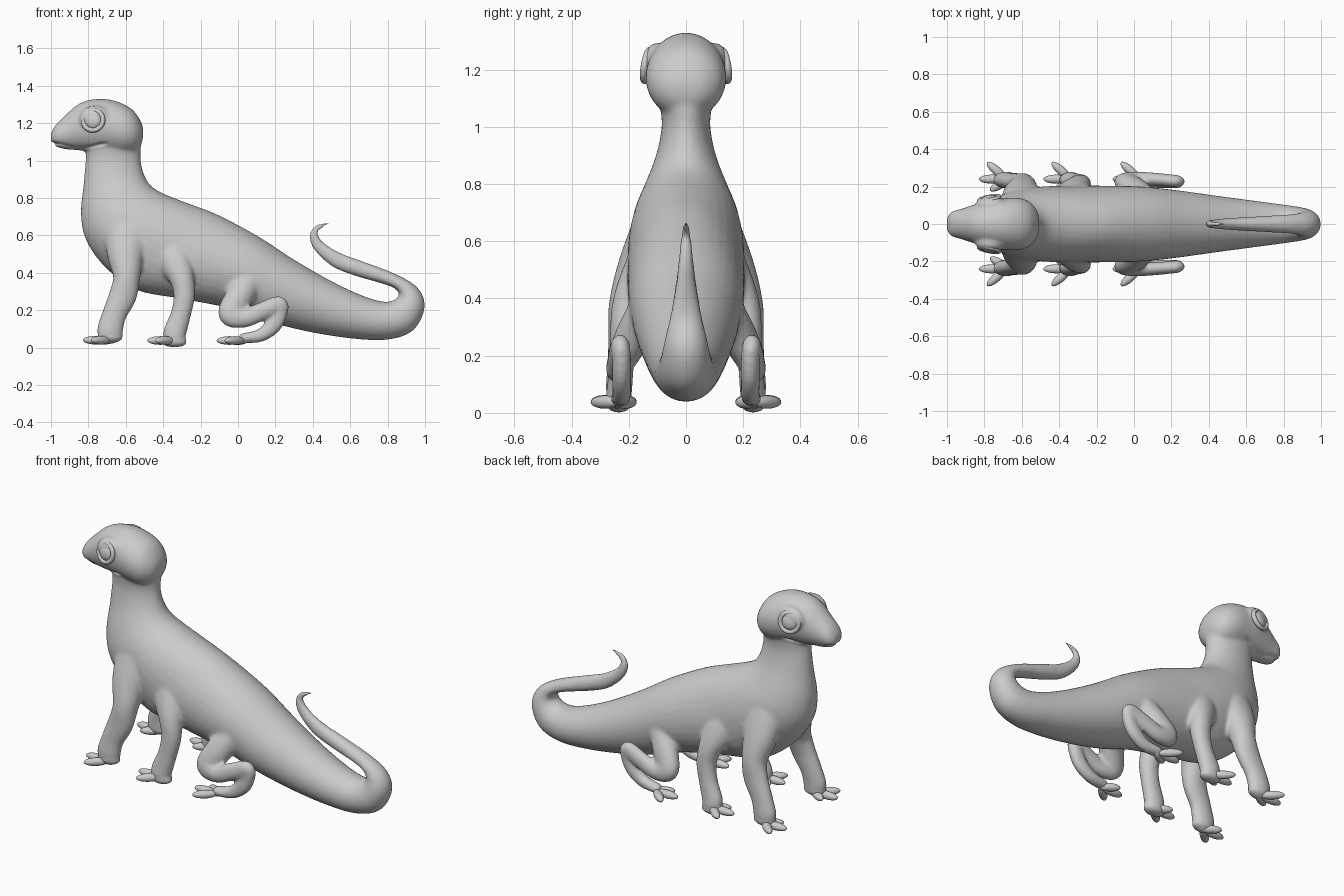
import bpy, bmesh, math
from mathutils import Vector, Matrix

if "Cube" in bpy.data.objects:
    bpy.data.objects.remove(bpy.data.objects["Cube"])

skin = bpy.data.materials.new("grey skin")
skin.diffuse_color = (0.6, 0.6, 0.6, 1)
skin.use_nodes = True
skin.node_tree.nodes["Principled BSDF"].inputs["Base Color"].default_value = skin.diffuse_color


def spline(rows, steps):
    """Catmull-Rom through rows of numbers."""
    rows = [Vector(r) for r in rows]
    out = []
    for i in range(len(rows) - 1):
        a, b, c, d = rows[max(i - 1, 0)], rows[i], rows[i + 1], rows[min(i + 2, len(rows) - 1)]
        for s in range(steps):
            t = s / steps
            out.append(0.5 * (2 * b + (c - a) * t + (2 * a - 5 * b + 4 * c - d) * t * t
                              + (3 * b - a - 3 * c + d) * t ** 3))
    return out + [rows[-1]]


def loft(bm, rows, steps=5, sides=32):
    """Skin ellipses given as back point, belly point, half width."""
    rings = []
    for x1, z1, x2, z2, w in spline(rows, steps):
        mid, half = Vector(((x1 + x2) / 2, 0, (z1 + z2) / 2)), Vector(((x1 - x2) / 2, 0, (z1 - z2) / 2))
        rings.append([bm.verts.new(mid + half * math.cos(a) + Vector((0, w * math.sin(a), 0)))
                      for a in (2 * math.pi * k / sides for k in range(sides))])
    for p, q in zip(rings, rings[1:]):
        for k in range(sides):
            n = (k + 1) % sides
            bm.faces.new((p[k], p[n], q[n], q[k]))
    bm.faces.new(rings[0])
    bm.faces.new(rings[-1])


def ball(bm, pos, scale, rot=Matrix.Identity(4), detail=3):
    bmesh.ops.create_icosphere(bm, subdivisions=detail, radius=1,
                               matrix=Matrix.Translation(pos) @ rot @ Matrix.Diagonal((*scale, 1)))


def limb(bm, rows):
    """Mirrored chain of ellipsoids: x, y, z, radius, y radius."""
    for x, y, z, r, w in spline(rows, 8):
        for s in (-1, 1):
            ball(bm, (x, s * y, z), (r, w, r))


def finish(bm, name):
    bmesh.ops.recalc_face_normals(bm, faces=bm.faces)
    mesh = bpy.data.meshes.new(name)
    bm.to_mesh(mesh)
    bm.free()
    ob = bpy.data.objects.new(name, mesh)
    bpy.context.collection.objects.link(ob)
    mesh.materials.append(skin)
    bpy.ops.object.select_all(action='DESELECT')
    ob.select_set(True)
    bpy.context.view_layer.objects.active = ob
    return ob


bm = bmesh.new()

# neck, trunk and curled tail
loft(bm, [
    (-.54, 1.18, -.78, 1.16, .09), (-.52, 1.08, -.81, 1.07, .09), (-.52, 1.0, -.815, 1.0, .085),
    (-.50, .92, -.825, .88, .105), (-.46, .86, -.84, .72, .145), (-.38, .815, -.815, .58, .18),
    (-.25, .765, -.72, .44, .2), (-.13, .72, -.55, .31, .205), (0, .655, -.3, .26, .205),
    (.14, .575, -.05, .21, .2), (.3, .47, .17, .135, .18), (.5, .355, .4, .08, .15),
    (.66, .28, .62, .047, .125), (.78, .245, .8, .042, .105), (.845, .26, .935, .09, .09),
    (.86, .29, .998, .21, .075), (.83, .32, .965, .315, .06), (.76, .345, .85, .39, .05),
    (.62, .385, .67, .46, .04), (.5, .435, .55, .505, .033), (.405, .525, .46, .56, .025),
    (.382, .6, .428, .605, .019), (.415, .654, .44, .632, .014), (.488, .672, .492, .66, .006)])

# head
loft(bm, [(x, t, x, b, w) for x, t, b, w in [
    (-1.0, 1.145, 1.10, .035), (-.975, 1.19, 1.075, .066), (-.92, 1.245, 1.06, .082),
    (-.86, 1.297, 1.055, .102), (-.79, 1.325, 1.048, .122), (-.7, 1.328, 1.04, .137),
    (-.62, 1.305, 1.03, .14), (-.56, 1.268, 1.04, .12), (-.52, 1.21, 1.08, .075),
    (-.507, 1.17, 1.13, .03)]])

# brow bulges around the eyes
for s in (-1, 1):
    ball(bm, (-.765, s * .103, 1.225), (.085, .045, .07))

# front, middle and folded hind legs
limb(bm, [(-.58, .11, .62, .14, .08), (-.6, .165, .5, .1, .075), (-.595, .205, .38, .073, .065),
          (-.615, .222, .28, .075, .05), (-.66, .23, .18, .066, .045), (-.683, .235, .1, .07, .045),
          (-.683, .235, .085, .068, .045)])
limb(bm, [(-.36, .11, .55, .11, .08), (-.33, .165, .45, .09, .07), (-.3, .2, .37, .066, .06),
          (-.287, .217, .28, .058, .05), (-.305, .225, .18, .055, .045), (-.335, .232, .09, .062, .045),
          (-.34, .235, .065, .06, .045)])
limb(bm, [(.06, .13, .36, .08, .07), (0, .19, .26, .075, .06), (-.04, .23, .18, .065, .045),
          (.03, .24, .155, .05, .04), (.12, .238, .19, .05, .036), (.215, .23, .23, .046, .034),
          (.225, .225, .19, .042, .034), (.19, .225, .12, .045, .034), (.12, .225, .065, .036, .034),
          (.03, .23, .05, .028, .035)])
# flattened soles
for x, z in ((-.683, .055), (-.34, .03)):
    for s in (-1, 1):
        ball(bm, (x, s * .235, z), (.07, .045, .03))

body = finish(bm, "body")
fuse = body.modifiers.new("fuse", 'REMESH')
fuse.mode, fuse.voxel_size = 'VOXEL', 0.009
soft = body.modifiers.new("soften", 'SMOOTH')
soft.factor, soft.iterations = 0.5, 12
for m in ("fuse", "soften"):
    bpy.ops.object.modifier_apply(modifier=m)

# mouth crease
for v in body.data.vertices:
    x, y, z = v.co
    if x < -.69 and 1.04 < z < 1.13:
        line = 1.078 + .012 * math.cos((x + .84) * 22 + math.pi)
        depth = max(0, 1 - abs(z - line) / .013) * min(1, (-.69 - x) / .04)
        v.co.y *= 1 - .16 * depth
        v.co.x += .016 * depth * max(0, min(1, (-.93 - x) / .05))
bpy.ops.object.shade_smooth_by_angle(angle=math.radians(60))

# eyes with raised lids
for s, side in ((-1, "right"), (1, "left")):
    tilt = Matrix.Rotation(s * math.radians(12), 4, 'Z') @ Matrix.Rotation(s * math.radians(10), 4, 'X')
    bm = bmesh.new()
    ball(bm, (-.775, s * .132, 1.215), (.045, .022, .045), tilt)
    finish(bm, side + "_eye")
    bpy.ops.object.shade_smooth_by_angle(angle=math.radians(60))
    place = Matrix.Translation((-.775, s * .134, 1.215)) @ tilt @ Matrix.Rotation(math.pi / 2, 4, 'X')
    bpy.ops.mesh.primitive_torus_add(major_radius=.054, minor_radius=.013,
                                     major_segments=32, minor_segments=10)
    lid = bpy.context.object
    lid.name = side + "_eyelid"
    lid.matrix_world = place
    lid.data.materials.append(skin)
    bpy.ops.object.shade_smooth_by_angle(angle=math.radians(60))

# three splayed pointed toes per foot: centre toe tip x, height
for name, tip, z in (("front", -.83, .042), ("middle", -.485, .04), ("hind", -.115, .04)):
    bm = bmesh.new()
    for dx, dy, length, ang in ((0, .0, .14, 0), (.045, .09, .14, 42), (.06, -.062, .13, -32)):
        for s in (-1, 1):
            a = math.radians(ang) * s
            direction = Vector((-math.cos(a), math.sin(a), -.08))
            end = Vector((tip + dx, s * (.24 + dy), z - .008))
            ball(bm, end - direction * length / 2, (length / 2, .024, .023),
                 Matrix.Rotation(-a, 4, 'Z'))
    finish(bm, name + "_toes")
    bpy.ops.object.shade_smooth_by_angle(angle=math.radians(60))
